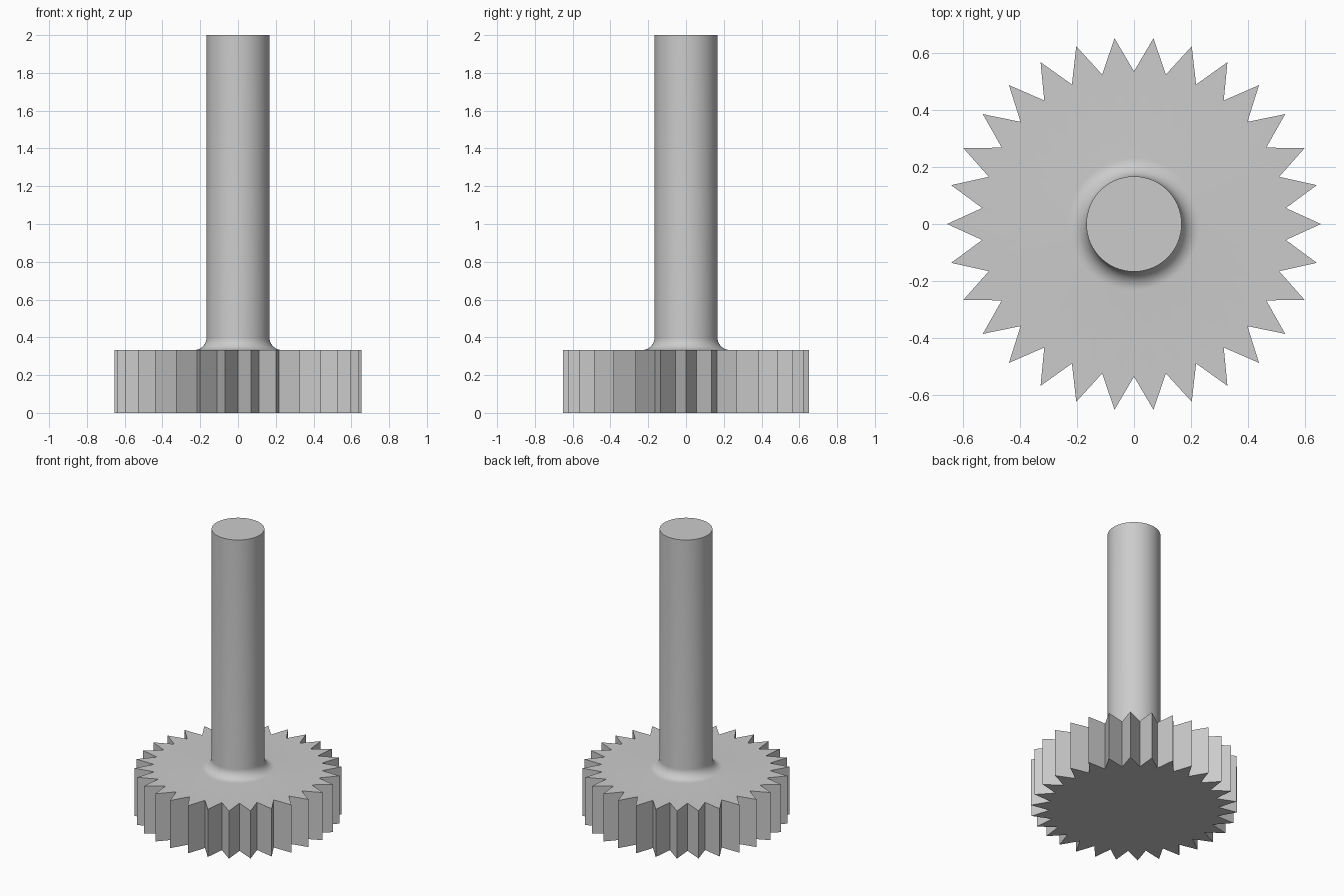
import bpy
import bmesh
from math import cos, sin, pi, radians

cube = bpy.data.objects.get("Cube")
if cube:
    bpy.data.objects.remove(cube, do_unlink=True)

TEETH = 30
TIP, ROOT = 0.655, 0.535
GEAR_TOP, HEIGHT = 0.333, 2.0
SHAFT, FILLET = 0.167, 0.065
FILLET_STEPS = 10
SIDES = TEETH * 2

steel = bpy.data.materials.new("grey_steel")
steel.use_nodes = True
grey = (0.6, 0.6, 0.6, 1)
steel.diffuse_color = grey
steel.node_tree.nodes["Principled BSDF"].inputs["Base Color"].default_value = grey

bm = bmesh.new()


def ring(z, even, odd):
    """Closed loop of vertices alternating between two radii."""
    loop = []
    for i in range(SIDES):
        a = 2 * pi * i / SIDES
        r = odd if i % 2 else even
        loop.append(bm.verts.new((r * cos(a), r * sin(a), z)))
    return loop


# Toothed wheel outline, bottom and top
rings = [ring(0, TIP, ROOT), ring(GEAR_TOP, TIP, ROOT)]

# Concave fillet blending the wheel into the shaft
for k in range(FILLET_STEPS + 1):
    t = pi / 2 * k / FILLET_STEPS
    r = SHAFT + FILLET * (1 - sin(t))
    rings.append(ring(GEAR_TOP + FILLET * (1 - cos(t)), r, r))

# Shaft end
rings.append(ring(HEIGHT, SHAFT, SHAFT))

# Skin between neighbouring rings, then cap both ends
for low, high in zip(rings, rings[1:]):
    for i in range(SIDES):
        j = (i + 1) % SIDES
        bm.faces.new((low[i], low[j], high[j], high[i]))
bm.faces.new(rings[0][::-1])
bm.faces.new(rings[-1])

mesh = bpy.data.meshes.new("pinion_shaft")
bm.to_mesh(mesh)
bm.free()
mesh.materials.append(steel)
pinion = bpy.data.objects.new("pinion_shaft", mesh)
bpy.context.collection.objects.link(pinion)

bpy.ops.object.select_all(action='DESELECT')
pinion.select_set(True)
bpy.context.view_layer.objects.active = pinion
bpy.ops.object.shade_smooth_by_angle(angle=radians(25))
